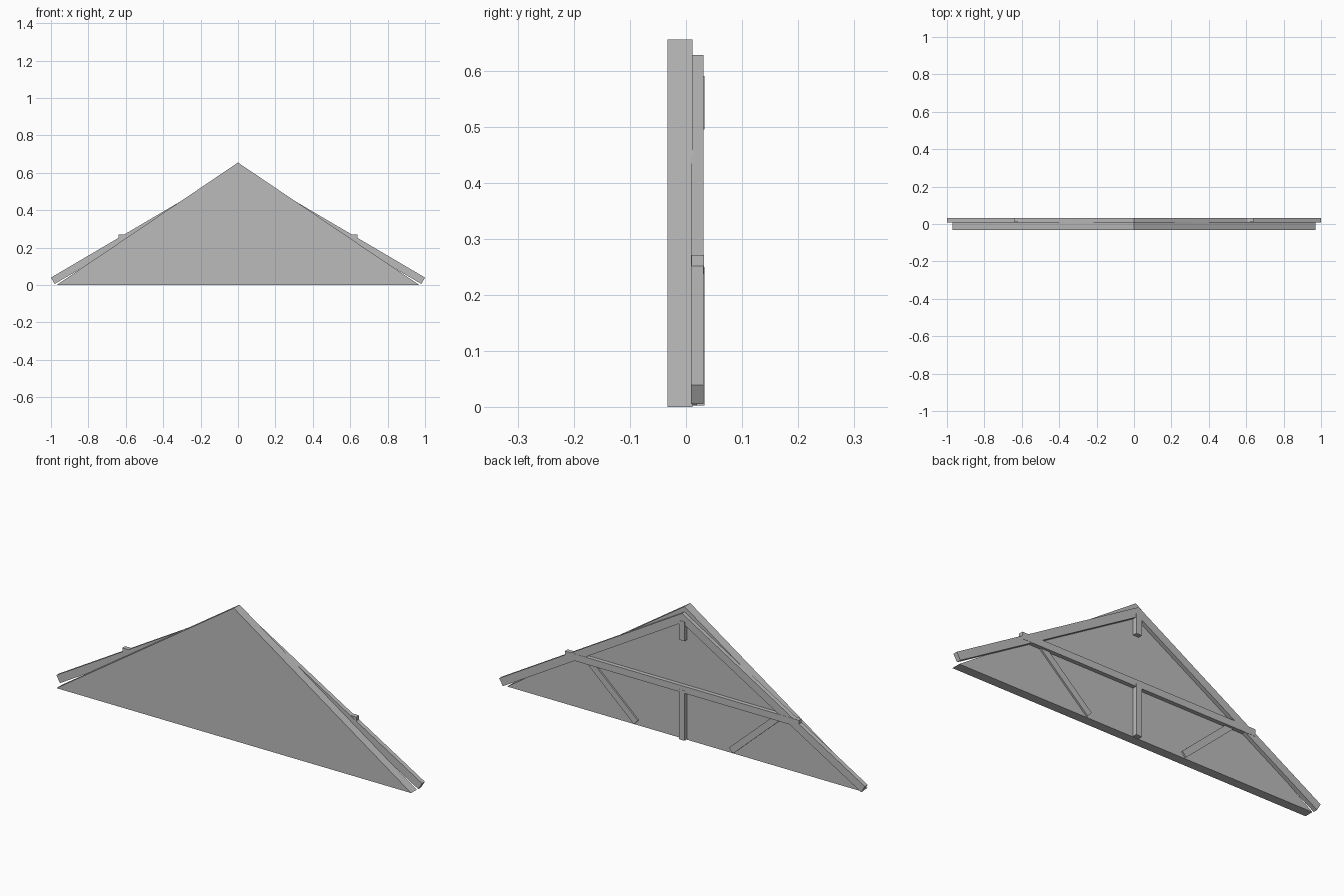
import bpy
import bmesh
from mathutils import Vector

cube = bpy.data.objects.get("Cube")
if cube:
    bpy.data.objects.remove(cube, do_unlink=True)

grey = bpy.data.materials.new("plain grey")
grey.use_nodes = True
grey.diffuse_color = (0.5, 0.5, 0.5, 1)
grey.node_tree.nodes["Principled BSDF"].inputs["Base Color"].default_value = (0.5, 0.5, 0.5, 1)


def slab(name, outline, front, back):
    """Extrude an x-z outline from y=front to y=back."""
    bm = bmesh.new()
    face = bm.faces.new([bm.verts.new((x, front, z)) for x, z in outline])
    ext = bmesh.ops.extrude_face_region(bm, geom=[face])
    moved = [v for v in ext["geom"] if isinstance(v, bmesh.types.BMVert)]
    bmesh.ops.translate(bm, verts=moved, vec=(0, back - front, 0))
    bmesh.ops.recalc_face_normals(bm, faces=bm.faces)
    mesh = bpy.data.meshes.new(name)
    bm.to_mesh(mesh)
    bm.free()
    mesh.materials.append(grey)
    obj = bpy.data.objects.new(name, mesh)
    bpy.context.collection.objects.link(obj)
    return obj


def bar(name, start, end, width, front, back):
    """Straight timber between two x-z points."""
    a, b = Vector(start), Vector(end)
    d = (b - a).normalized()
    n = Vector((-d.y, d.x)) * width / 2
    return slab(name, [a - n, b - n, b + n, a + n], front, back)


# Solid triangular gable
slab("gable_panel", [(-0.97, 0), (0.97, 0), (0, 0.655)], -0.033, 0.012)

# Mirrored sloping timbers
for side, s in (("left", 1), ("right", -1)):
    slab(side + "_rafter",
         [(s * 1.0, 0.04), (s * 0.98, 0.006), (0, 0.582), (0, 0.628)], 0.009, 0.031)
    bar(side + "_brace", (s * 0.26, 0.015), (s * 0.52, 0.25), 0.032, 0.009, 0.02)

# Cross beam and upright posts
bar("collar_beam", (-0.64, 0.254), (0.64, 0.254), 0.034, 0.010, 0.032)
bar("lower_post", (0, 0.003), (0, 0.25), 0.03, 0.010, 0.033)
bar("upper_post", (0, 0.495), (0, 0.59), 0.03, 0.010, 0.033)
